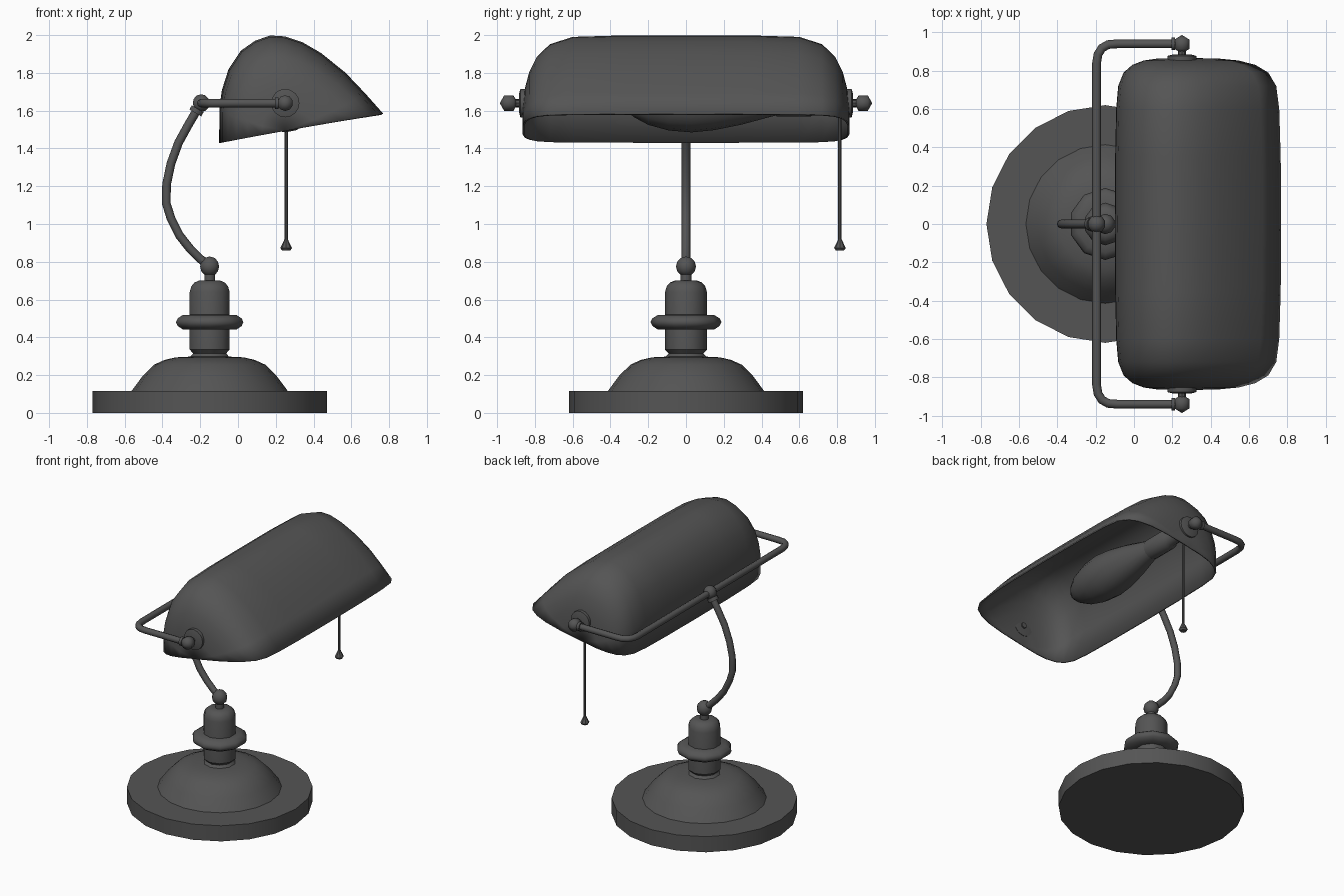
import bpy, bmesh, math
from mathutils import Vector, Matrix

if "Cube" in bpy.data.objects:
    bpy.data.objects.remove(bpy.data.objects["Cube"])

CX = -0.15            # stem axis
PX, PZ = 0.25, 1.64   # shade pivot axis

dark = bpy.data.materials.new("dark_metal")
dark.diffuse_color = (0.09, 0.09, 0.09, 1)
dark.use_nodes = True
dark.node_tree.nodes["Principled BSDF"].inputs["Base Color"].default_value = dark.diffuse_color


def finish(name, bm, angle=40):
    bmesh.ops.remove_doubles(bm, verts=bm.verts, dist=1e-5)
    bmesh.ops.recalc_face_normals(bm, faces=bm.faces)
    me = bpy.data.meshes.new(name)
    bm.to_mesh(me)
    bm.free()
    me.materials.append(dark)
    ob = bpy.data.objects.new(name, me)
    bpy.context.collection.objects.link(ob)
    bpy.ops.object.select_all(action='DESELECT')
    ob.select_set(True)
    bpy.context.view_layer.objects.active = ob
    bpy.ops.object.shade_smooth_by_angle(angle=math.radians(angle))
    return ob


def lathe(name, profile, n, origin, axis=(0, 0, 1), angle=40):
    """Revolve (radius, height) points around an axis, capping open ends."""
    bm = bmesh.new()
    rot = Vector((0, 0, 1)).rotation_difference(Vector(axis)).to_matrix().to_4x4()
    m = Matrix.Translation(origin) @ rot
    rings = []
    for r, h in profile:
        rings.append([bm.verts.new(m @ Vector((r * math.sin(2 * math.pi * i / n),
                                               r * math.cos(2 * math.pi * i / n), h)))
                      for i in range(n)])
    for a, b in zip(rings, rings[1:]):
        for i in range(n):
            j = (i + 1) % n
            bm.faces.new((a[i], a[j], b[j], b[i]))
    for ring, (r, _) in ((rings[0], profile[0]), (rings[-1], profile[-1])):
        if r > 0:
            bm.faces.new(ring)
    return finish(name, bm, angle)


def ball(name, r, centre, axis=(0, 0, 1), n=10, rings=6):
    pts = [(r * math.sin(math.pi * k / rings), -r * math.cos(math.pi * k / rings))
           for k in range(rings + 1)]
    return lathe(name, pts, n, centre, axis, 70)


def tube(name, pts, r):
    cu = bpy.data.curves.new(name, 'CURVE')
    cu.dimensions = '3D'
    cu.bevel_depth = r
    cu.bevel_resolution = 2
    cu.use_fill_caps = True
    sp = cu.splines.new('POLY')
    sp.points.add(len(pts) - 1)
    for p, co in zip(sp.points, pts):
        p.co = (*co, 1)
    sp.use_smooth = True
    cu.materials.append(dark)
    ob = bpy.data.objects.new(name, cu)
    bpy.context.collection.objects.link(ob)
    return ob


# Base: flat disc and dome
lathe("base_disc", [(0.62, 0), (0.62, 0.115)], 20, (CX, 0, 0))
lathe("base_dome", [(0.418, 0.11), (0.355, 0.195), (0.295, 0.255), (0.24, 0.28),
                    (0.18, 0.294), (0.10, 0.298)], 20, (CX, 0, 0))

# Stem with rounded ring and neck ball
lathe("stem", [(0.11, 0.295), (0.092, 0.315), (0.111, 0.335), (0.111, 0.64), (0.102, 0.67),
               (0.085, 0.69), (0.06, 0.70), (0.03, 0.70), (0.03, 0.76)], 10, (CX, 0, 0))
lathe("stem_ring", [(0.10, 0.44), (0.15, 0.442), (0.178, 0.46), (0.188, 0.48),
                    (0.178, 0.50), (0.15, 0.518), (0.10, 0.52)], 10, (CX, 0, 0), angle=60)
ball("neck_ball", 0.053, (CX, 0, 0.775))

# Curved arm with collar and joint ball
arm = [(-0.15, 0.78), (-0.20, 0.815), (-0.255, 0.87), (-0.31, 0.94), (-0.355, 1.03),
       (-0.38, 1.11), (-0.378, 1.21), (-0.355, 1.32), (-0.315, 1.43), (-0.26, 1.53), (-0.195, 1.64)]
tube("curved_arm", [(x, 0, z) for x, z in arm], 0.023)
ball("arm_joint_ball", 0.047, (-0.195, 0, PZ))
lathe("arm_collar", [(0.038, 0), (0.038, 0.025)], 10, (-0.226, 0, 1.588), (0.5, 0, 0.86))

# U-shaped bracket holding the shade
half = [(-0.195, 0.84), (-0.188, 0.885), (-0.167, 0.918), (-0.135, 0.936), (-0.09, 0.94), (PX, 0.94)]
tube("shade_bracket", [(x, -y, PZ) for x, y in reversed(half)] + [(x, y, PZ) for x, y in half], 0.023)

# Pivot ball, collar, pin and washer on both ends
for side, s in (("right", 1), ("left", -1)):
    out = (0, s, 0)
    ball(f"pivot_ball_{side}", 0.048, (PX, s * 0.938, PZ), out, 10, 3)
    lathe(f"pivot_collar_{side}", [(0.032, 0), (0.032, 0.02)], 10, (PX - 0.055, s * 0.94, PZ), (1, 0, 0))
    lathe(f"pivot_pin_{side}", [(0.02, 0.84), (0.02, 0.94)], 8, (PX, 0, PZ), out)
    lathe(f"pivot_washer_{side}", [(0.05, 0.85), (0.075, 0.852), (0.075, 0.877), (0.045, 0.885)],
          16, (PX, 0, PZ), out)

# Shade: arched section lofted along y, shrinking into rounded ends
arch = [(-0.10, 1.43), (-0.098, 1.62), (-0.085, 1.71), (-0.05, 1.82), (0.016, 1.918), (0.09, 1.97),
        (0.17, 1.998), (0.25, 1.993), (0.34, 1.963), (0.44, 1.905), (0.57, 1.80), (0.67, 1.695),
        (0.768, 1.585)]
ends = [(0.0, 1, 1), (0.35, 0.995, 1), (0.60, 0.98, 0.985), (0.72, 0.95, 0.91), (0.79, 0.87, 0.78),
        (0.83, 0.74, 0.62), (0.853, 0.57, 0.45), (0.864, 0.35, 0.25), (0.866, 0, 0)]


def rim(x):
    return 1.43 + (x + 0.10) * 0.18


stations = [(-y, a, b) for y, a, b in reversed(ends[1:])] + ends
bm = bmesh.new()
rows = []
for y, sx, sz in stations:
    row = []
    for x, z in arch:
        nx = PX + (x - PX) * sx
        row.append(bm.verts.new((nx, y, rim(nx) + (z - rim(x)) * sz)))
    rows.append(row)
for a, b in zip(rows, rows[1:]):
    for i in range(len(arch) - 1):
        bm.faces.new((a[i], a[i + 1], b[i + 1], b[i]))
shade = finish("shade", bm, 60)
up = max(shade.data.polygons, key=lambda p: p.center.z)
if up.normal.z < 0:
    shade.data.flip_normals()
sol = shade.modifiers.new("thickness", 'SOLIDIFY')
sol.thickness = 0.01
sol.offset = -1

# Bulb and socket along the pivot axis
lathe("bulb", [(0, -0.335), (0.04, -0.315), (0.075, -0.275), (0.115, -0.20), (0.145, -0.09),
               (0.155, 0.03), (0.143, 0.15), (0.115, 0.29), (0.08, 0.42), (0.06, 0.50)],
      16, (PX, 0, PZ), (0, 1, 0), 60)
lathe("bulb_socket", [(0.05, 0.47), (0.07, 0.48), (0.07, 0.66), (0.055, 0.68), (0.055, 0.855)],
      16, (PX, 0, PZ), (0, 1, 0))

# Pull cord with tassel
lathe("pull_cord", [(0.009, 0.91), (0.009, 1.62)], 8, (PX + 0.005, 0.815, 0))
lathe("pull_tassel", [(0.022, 0.86), (0.031, 0.873), (0.013, 0.91), (0.009, 0.92)], 8,
      (PX + 0.005, 0.815, 0))
